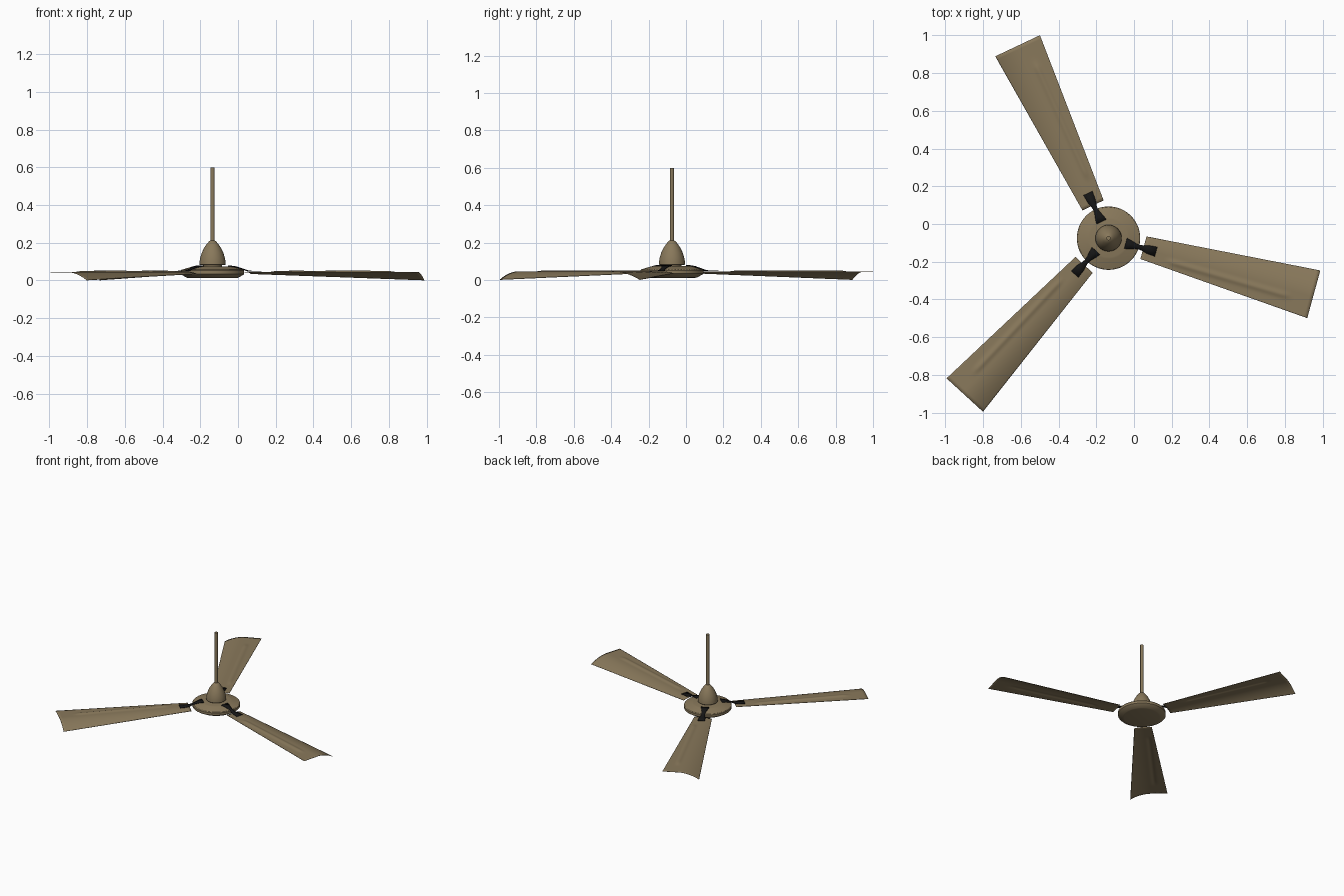
import bpy, bmesh, math
from mathutils import Matrix, Vector

if "Cube" in bpy.data.objects:
    bpy.data.objects.remove(bpy.data.objects["Cube"])

HUB = Vector((-0.135, -0.075, 0))
ANGLES = (-15.3, 115.3, 227.5)


def material(name, color):
    m = bpy.data.materials.new(name)
    m.diffuse_color = (*color, 1)
    m.use_nodes = True
    m.node_tree.nodes["Principled BSDF"].inputs["Base Color"].default_value = m.diffuse_color
    return m


BRONZE = material("bronze", (0.25, 0.19, 0.105))
BLACK = material("black", (0.008, 0.008, 0.008))


def finish(name, bm, mat, angle=0.0, sharp=35):
    bmesh.ops.recalc_face_normals(bm, faces=bm.faces)
    me = bpy.data.meshes.new(name)
    bm.to_mesh(me)
    bm.free()
    me.materials.append(mat)
    ob = bpy.data.objects.new(name, me)
    bpy.context.collection.objects.link(ob)
    ob.matrix_world = Matrix.Translation(HUB) @ Matrix.Rotation(math.radians(angle), 4, 'Z')
    bpy.ops.object.select_all(action='DESELECT')
    bpy.context.view_layer.objects.active = ob
    ob.select_set(True)
    bpy.ops.object.shade_smooth_by_angle(angle=math.radians(sharp))
    return ob


def lathe(name, profile, segs=64, sharp=25):
    bm = bmesh.new()
    vs = [bm.verts.new((r, 0, z)) for r, z in profile]
    es = [bm.edges.new(p) for p in zip(vs, vs[1:])]
    bmesh.ops.spin(bm, geom=vs + es, cent=(0, 0, 0), axis=(0, 0, 1),
                   angle=2 * math.pi, steps=segs)
    bmesh.ops.remove_doubles(bm, verts=bm.verts, dist=1e-5)
    return finish(name, bm, BRONZE, sharp=sharp)


def sheet(name, rows, mat, angle, thickness):
    """Skin a grid of points, top side up, thickened downward."""
    bm = bmesh.new()
    grid = [[bm.verts.new(p) for p in row] for row in rows]
    for a, b in zip(grid, grid[1:]):
        for i in range(len(a) - 1):
            bm.faces.new((a[i], b[i], b[i + 1], a[i + 1]))
    ob = finish(name, bm, mat, angle)
    if ob.data.polygons[0].normal.z < 0:
        ob.data.flip_normals()
    s = ob.modifiers.new("thickness", 'SOLIDIFY')
    s.thickness, s.offset = thickness, -1
    return ob


# Motor housing, canopy and down rod
lathe("motor_housing", [(0, 0.012), (0.125, 0.012), (0.135, 0.014), (0.165, 0.031),
                        (0.168, 0.034), (0.168, 0.052), (0.164, 0.057), (0.11, 0.073),
                        (0.1, 0.075), (0, 0.075)])
lathe("canopy", [(0, 0.081), (0.066, 0.081), (0.070, 0.084), (0.069, 0.10), (0.065, 0.122),
                 (0.057, 0.147), (0.045, 0.172), (0.031, 0.193), (0.018, 0.208),
                 (0.011, 0.212), (0, 0.212)])
lathe("canopy_neck", [(0, 0.07), (0.05, 0.07), (0.05, 0.084), (0, 0.084)])
lathe("down_rod", [(0, 0.2), (0.0115, 0.2), (0.0115, 0.6), (0, 0.6)], 32)


def smoothstep(t):
    t = max(0.0, min(1.0, t))
    return t * t * (3 - 2 * t)


def blade_point(r, t):
    """t runs 0 (flat leading edge) to 1 (drooping trailing edge)."""
    k = (r - 0.192) / (1.128 - 0.192)
    half = 0.062 + 0.069 * k
    y = half * (2 * t - 1)
    droop = (0.011 + 0.034 * k) * max(0, (t - 0.45) / 0.55) ** 1.9
    # Long pressed rib towards the leading side
    off = (y + 0.033 + 0.014 * k) / 0.016
    fade = smoothstep((r - 0.32) / 0.05) * smoothstep((1.02 - r) / 0.05)
    rib = 0.006 * fade * math.exp(-off * off)
    return (r, y, 0.0475 - 0.0025 * (1 - t) - droop + rib)


# Profile of a blade bracket: radius, half width, height
BRACKET = [(0.095, 0.029, 0.079), (0.125, 0.022, 0.075), (0.15, 0.014, 0.068),
           (0.172, 0.012, 0.061), (0.195, 0.016, 0.053), (0.215, 0.022, 0.051),
           (0.262, 0.026, 0.051)]

for n, ang in enumerate(ANGLES, 1):
    rs = [0.192 + 0.936 * i / 48 for i in range(49)]
    sheet(f"blade_{n}", [[blade_point(r, j / 40) for j in range(41)] for r in rs],
          BRONZE, ang, 0.002)
    sheet(f"blade_bracket_{n}",
          [[(r, -w - 0.003, z), (r, -0.003, z), (r, w - 0.003, z)] for r, w, z in BRACKET],
          BLACK, ang, 0.004)
